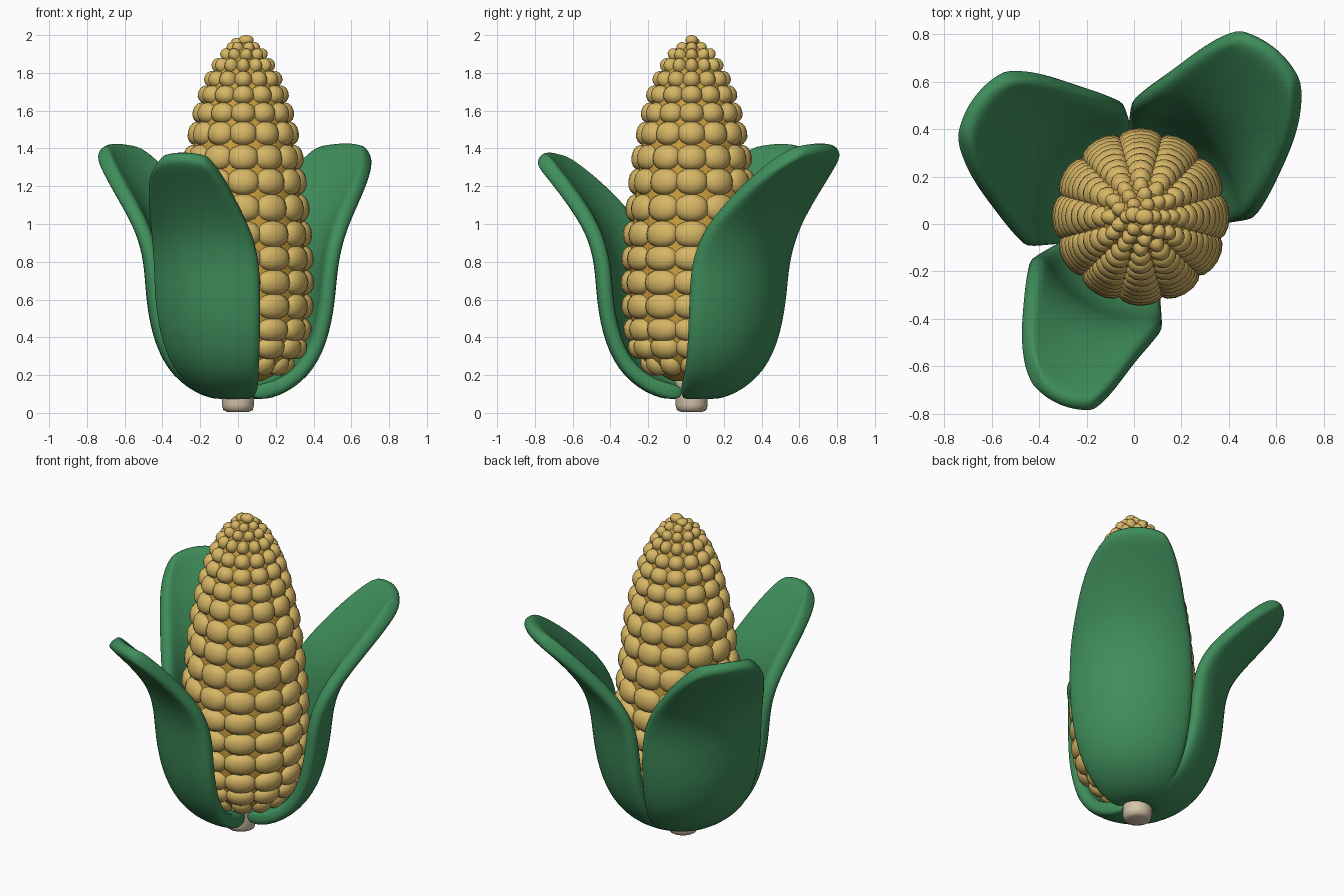
import bpy, bmesh, math
from mathutils import Vector, Matrix

if "Cube" in bpy.data.objects:
    bpy.data.objects.remove(bpy.data.objects["Cube"])

CX, CY = 0.028, 0.03


def material(name, rgb):
    m = bpy.data.materials.new(name)
    m.diffuse_color = (*rgb, 1)
    m.use_nodes = True
    m.node_tree.nodes["Principled BSDF"].inputs["Base Color"].default_value = m.diffuse_color
    return m


GREEN = material("husk green", (0.05, 0.27, 0.105))
YELLOW = material("kernel yellow", (0.68, 0.47, 0.13))
AMBER = material("core amber", (0.60, 0.34, 0.05))
CREAM = material("stem cream", (0.66, 0.55, 0.40))


def finish(bm, name, mat):
    bmesh.ops.recalc_face_normals(bm, faces=bm.faces)
    for f in bm.faces:
        f.smooth = True
    me = bpy.data.meshes.new(name)
    bm.to_mesh(me)
    bm.free()
    me.materials.append(mat)
    ob = bpy.data.objects.new(name, me)
    bpy.context.collection.objects.link(ob)
    return ob


def lathe(name, profile, sides, mat, cx):
    bm = bmesh.new()
    rings = []
    for r, z in profile:
        rings.append([bm.verts.new((cx + r * math.cos(2 * math.pi * i / sides),
                                    CY + r * math.sin(2 * math.pi * i / sides), z))
                      for i in range(sides)])
    for a, b in zip(rings, rings[1:]):
        for i in range(sides):
            j = (i + 1) % sides
            bm.faces.new((a[i], a[j], b[j], b[i]))
    bm.faces.new(rings[0])
    bm.faces.new(rings[-1])
    return finish(bm, name, mat)


# Cob outline: outer radius of each kernel row and its height, kernel count
rows = [(.255, .225, 12), (.33, .32, 12), (.36, .43, 12), (.372, .56, 12),
        (.375, .69, 12), (.372, .82, 12), (.364, .95, 12), (.35, 1.09, 12),
        (.335, 1.23, 12), (.318, 1.36, 12), (.293, 1.49, 12), (.267, 1.60, 12),
        (.238, 1.70, 12), (.203, 1.785, 12), (.163, 1.86, 12), (.122, 1.92, 9),
        (.078, 1.957, 6)]

# Core seen between the kernels
lathe("cob_core", [(.10, .17)] + [(max(r - .042, .02), z) for r, z, n in rows], 24, AMBER, CX)

# Stem
lathe("stem", [(.055, .005), (.078, .015), (.085, .04), (.085, .09), (.08, .14), (.11, .22)],
      16, CREAM, 0)

# Kernels: rounded lozenges laid along the cob outline
bm = bmesh.new()


def kernel(pos, out, up, half_w, half_h, depth):
    side = up.cross(out)
    rot = Matrix((side, out, up)).transposed()
    new = bmesh.ops.create_uvsphere(bm, u_segments=14, v_segments=8, radius=1)["verts"]
    for v in new:
        c = [math.copysign(abs(t) ** p, t) for t, p in zip(v.co, (1, .9, .85))]
        v.co = pos + rot @ Vector((c[0] * half_w, c[1] * depth, c[2] * half_h))


for k, (r, z, n) in enumerate(rows):
    r0, z0, _ = rows[max(k - 1, 0)]
    r1, z1, _ = rows[min(k + 1, len(rows) - 1)]
    slope = Vector((r1 - r0, z1 - z0))
    steps = 2 if 0 < k < len(rows) - 1 else 1
    half_h = slope.length / steps * 0.53
    slope.normalize()
    depth = min(.06, r * .35 + .012)
    for i in range(n):
        a = 2 * math.pi * i / n
        radial = Vector((math.cos(a), math.sin(a), 0))
        up = radial * slope.x + Vector((0, 0, slope.y))
        out = radial * slope.y - Vector((0, 0, slope.x))
        pos = Vector((CX, CY, z)) + radial * r - out * depth
        half_w = max((r - depth * .6) * math.sin(math.pi / n) * 1.12, .026)
        kernel(pos, out, up, half_w, half_h, depth)
kernel(Vector((CX + .015, CY, 1.972)), Vector((1, 0, 0)), Vector((0, 0, 1)), .034, .028, .04)
kernel(Vector((CX - .03, CY + .01, 1.962)), Vector((1, 0, 0)), Vector((0, 0, 1)), .034, .024, .034)
finish(bm, "kernels", YELLOW)

# Husk leaves: radius, height and half angle of each station along the leaf
stations = [(.06, .105, 95), (.19, .12, 66), (.335, .215, 52), (.425, .38, 49),
            (.465, .60, 48), (.475, .80, 47), (.525, .97, 40), (.60, 1.095, 31),
            (.69, 1.215, 24), (.79, 1.33, 17), (.86, 1.405, 10.5)]


def leaf(name, mid, skew, width, reach, height):
    bm = bmesh.new()
    grid, across = [], 8
    for k, (r, z, half) in enumerate(stations):
        t = max(0, (k - 4) / (len(stations) - 5))
        line = []
        for i in range(across + 1):
            u = 2 * i / across - 1
            a = math.radians(mid + skew * t * t + u * half * width)
            rr = r * (1 + (reach - 1) * t) * (1 - .03 * u * u * t)
            zz = z * (1 + (height - 1) * t) - .02 * u * u * t
            line.append(bm.verts.new((.015 + rr * math.cos(a), CY + rr * math.sin(a), zz)))
        grid.append(line)
    for a, b in zip(grid, grid[1:]):
        for i in range(across):
            bm.faces.new((a[i], a[i + 1], b[i + 1], b[i]))
    ob = finish(bm, name, GREEN)
    thick = ob.modifiers.new("thickness", "SOLIDIFY")
    thick.thickness = .085
    thick.offset = 0
    smooth = ob.modifiers.new("rounding", "SUBSURF")
    smooth.levels = smooth.render_levels = 2


leaf("husk_front", 242, 6, .86, .985, .975)
leaf("husk_back_right", 46, 5, 1.0, 1.06, 1.01)
leaf("husk_back_left", 146, -2, 1.04, .98, 1.01)
